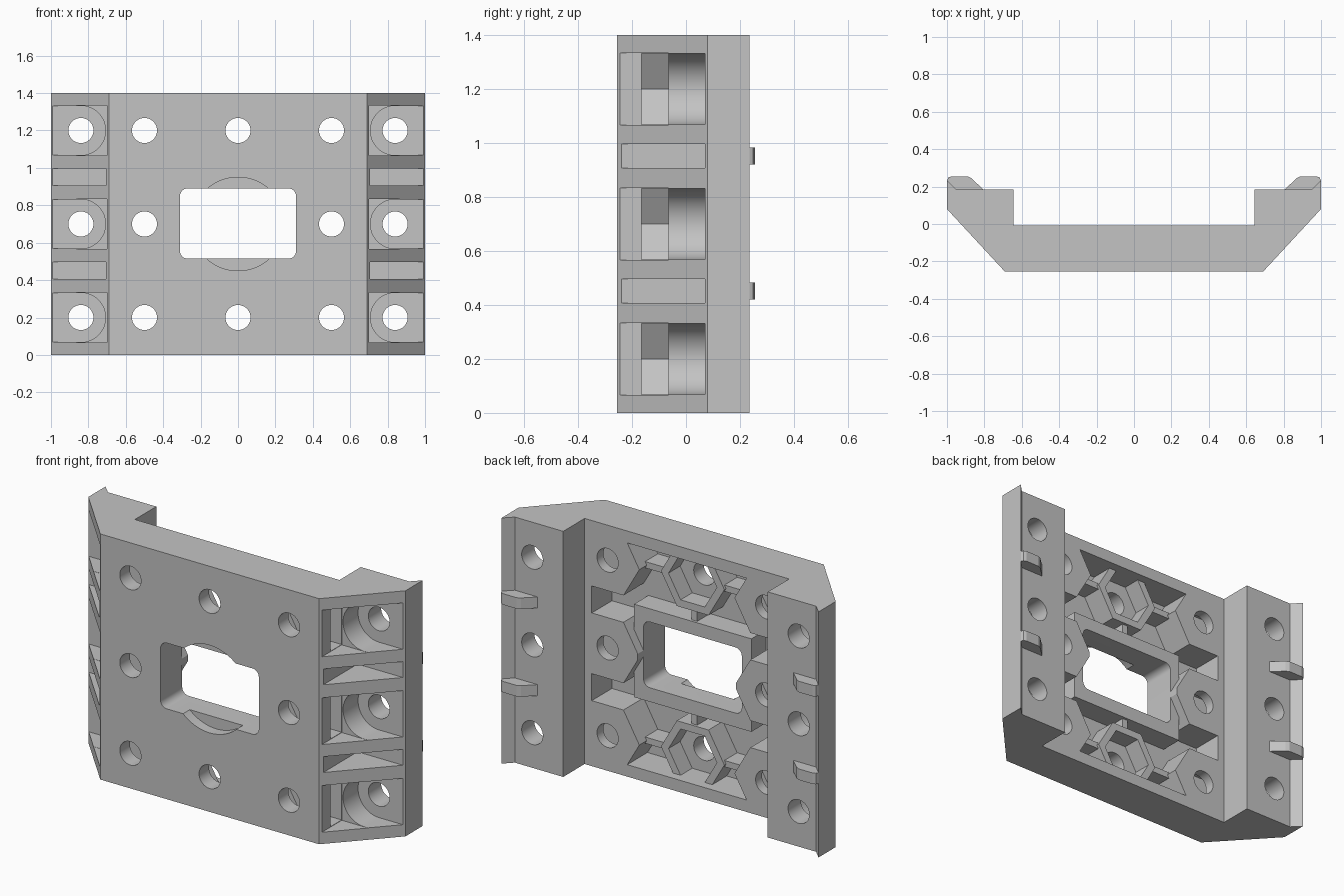
import bpy, bmesh, math
from mathutils import Vector

if "Cube" in bpy.data.objects:
    bpy.data.objects.remove(bpy.data.objects["Cube"], do_unlink=True)

grey = bpy.data.materials.new("plain grey")
grey.use_nodes = True
grey.diffuse_color = (0.55, 0.55, 0.55, 1)
grey.node_tree.nodes["Principled BSDF"].inputs["Base Color"].default_value = (0.55, 0.55, 0.55, 1)


def prism(name, pts, lo, hi, axis="y"):
    """Extrude a 2D outline along y (points are x, z) or z (points are x, y)."""
    bm = bmesh.new()
    place = (lambda a, b: (a, lo, b)) if axis == "y" else (lambda a, b: (a, b, lo))
    face = bm.faces.new([bm.verts.new(place(a, b)) for a, b in pts])
    step = Vector((0, hi - lo, 0)) if axis == "y" else Vector((0, 0, hi - lo))
    ext = bmesh.ops.extrude_face_region(bm, geom=[face])
    bmesh.ops.translate(bm, vec=step, verts=[v for v in ext["geom"] if isinstance(v, bmesh.types.BMVert)])
    bmesh.ops.recalc_face_normals(bm, faces=bm.faces)
    mesh = bpy.data.meshes.new(name)
    bm.to_mesh(mesh)
    bm.free()
    mesh.materials.append(grey)
    ob = bpy.data.objects.new(name, mesh)
    bpy.context.collection.objects.link(ob)
    return ob


def arc(cx, cz, r, start=0, end=360, n=48):
    full = end - start == 360
    steps = n if full else n + 1
    return [(cx + r * math.cos(math.radians(start + (end - start) * i / n)),
             cz + r * math.sin(math.radians(start + (end - start) * i / n))) for i in range(steps)]


def hexagon(cx, cz, r):
    return arc(cx, cz, r, n=6)


def rect(x0, x1, z0, z1):
    return [(x0, z0), (x1, z0), (x1, z1), (x0, z1)]


def mirrored(pts, s):
    return [(s * a, b) for a, b in pts]


def combine(target, tool, op="DIFFERENCE"):
    mod = target.modifiers.new(op.lower(), "BOOLEAN")
    mod.operation, mod.solver, mod.object = op, "EXACT", tool
    bpy.context.view_layer.update()
    with bpy.context.temp_override(object=target, active_object=target, selected_objects=[target]):
        bpy.ops.object.modifier_apply(modifier=mod.name)
    bpy.data.objects.remove(tool, do_unlink=True)


MID = 0.70
ROWS = (0.2, 0.7, 1.2)
H = 0.132              # half height of nut and screw pockets
R_NUT = H / math.cos(math.radians(30))
R_HOLE = 0.067

# Main bracket: one constant profile with two raised side rails
half = [(0.69, -0.255), (1, 0.08), (1, 0.235), (0.95, 0.185), (0.645, 0.185), (0.645, -0.008)]
body = prism("bracket_body", half + mirrored(half[::-1], -1), 0, 1.4, "z")

# Back recess, leaving bosses, window frame, nut rings and ribs standing
recess = prism("back_recess", rect(-0.601, 0.601, 0.068, 1.332), -0.19, 0.05)
for s in (1, -1):
    for z in ROWS:
        combine(recess, prism("boss", hexagon(s * 0.5, z, 0.2), -0.3, 0.1))
combine(recess, prism("frame", rect(-0.37, 0.37, MID - 0.265, MID + 0.265), -0.31, -0.06))
for z, d in ((0.2, 1), (1.2, -1)):
    combine(recess, prism("ring", hexagon(0, z, 0.2), -0.32, -0.06))
    combine(recess, prism("cross_rib", rect(-0.35, 0.35, z - 0.018, z + 0.018), -0.33, -0.075))
    lo, hi = sorted((z, MID - d * 0.25))
    combine(recess, prism("upright_rib", rect(-0.018, 0.018, lo, hi), -0.34, -0.075))
combine(body, recess)

# Central window with rounded corners and a shallow round seat in the front
window = []
for cx, cz, a in ((0.27, 0.85, 0), (-0.27, 0.85, 90), (-0.27, 0.555, 180), (0.27, 0.555, 270)):
    window += arc(cx, cz, 0.04, a, a + 90, 8)
combine(body, prism("window_cutter", window, -0.5, 0.5))
combine(body, prism("seat_cutter", arc(0, MID, 0.25, n=64), -0.5, -0.195))

# Centre screw holes with hexagonal nut pockets
for z in (0.2, 1.2):
    combine(body, prism("nut_cutter", hexagon(0, z, R_NUT), -0.165, 0.1))
    combine(body, prism("hole_cutter", arc(0, z, R_HOLE), -0.5, 0.5))

for s in (1, -1):
    for z in ROWS:
        # Screw pocket in the sloped side: square mouth, rounded deeper part
        combine(body, prism("mouth_cutter", rect(*sorted((s * 0.70, s * 1.2)), z - 0.133, z + 0.133), -0.5, -0.065))
        u_shape = arc(0.84, z, H, 90, 270, 32) + [(1.2, z - H), (1.2, z + H)]
        combine(body, prism("round_cutter", mirrored(u_shape, s), -0.45, 0.07))
        # Sideways nut slot ending in a hexagon point
        x = 0.5 - R_NUT
        slot = [(x, z), (x + R_NUT / 2, z + 0.131), (0.75, z + 0.131),
                (0.75, z - 0.131), (x + R_NUT / 2, z - 0.131)]
        combine(body, prism("slot_cutter", mirrored(slot, s), -0.165, -0.0655))
        for hx in (0.84, 0.5):
            combine(body, prism("hole_cutter", arc(s * hx, z, R_HOLE), -0.5, 0.5))
    for z in (0.45, 0.95):
        # Narrow lightening slot and locating rib between the screws
        combine(body, prism("lightening_cutter", rect(*sorted((s * 0.705, s * 1.2)), z - 0.043, z + 0.047), -0.5, 0.07))
        rib = [(0.79, 0.17), (0.87, 0.245), (0.89, 0.255), (0.975, 0.255), (0.993, 0.248), (1, 0.23), (0.99, 0.17)]
        prism("locating_rib", mirrored(rib, s), z - 0.03, z + 0.033, "z")

# Smooth the round walls, keep corners sharp
bpy.ops.object.select_all(action="DESELECT")
body.select_set(True)
bpy.context.view_layer.objects.active = body
bpy.ops.object.shade_smooth_by_angle(angle=math.radians(25))
